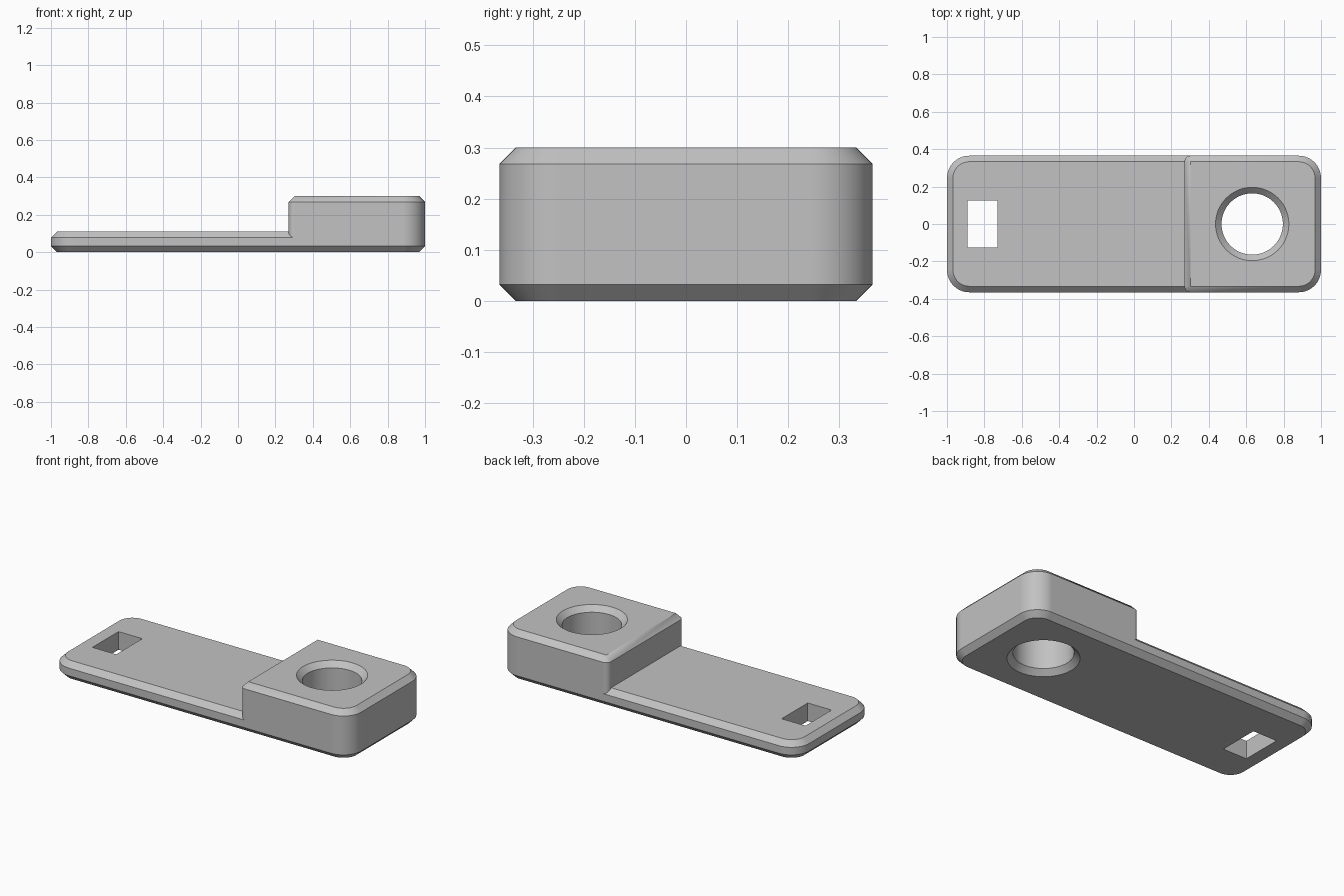
import bpy
import bmesh
from math import cos, sin, pi, radians

if "Cube" in bpy.data.objects:
    bpy.data.objects.remove(bpy.data.objects["Cube"], do_unlink=True)

HALF_Y = 0.365      # half width of the part
CHAMFER = 0.032     # edge chamfer, also the small fillet radius
ROUND = 0.12        # large corner radius
PLATE_TOP = 0.11
BLOCK_TOP = 0.30

grey = bpy.data.materials.new("light grey")
grey.use_nodes = True
grey.diffuse_color = (0.54, 0.54, 0.54, 1)
grey.node_tree.nodes["Principled BSDF"].inputs["Base Color"].default_value = (0.54, 0.54, 0.54, 1)


def outline(x0, x1, left_r, right_r, inset, z, steps=16):
    """Rounded rectangle at height z, with its edge moved in by inset."""
    points = []
    corners = [(1, 1, 0), (-1, 1, 1), (-1, -1, 2), (1, -1, 3)]
    for sx, sy, quarter in corners:
        r = right_r if sx > 0 else left_r
        cx = x1 - r if sx > 0 else x0 + r
        cy = sy * (HALF_Y - r)
        for i in range(steps + 1):
            a = (quarter + i / steps) * pi / 2
            points.append((cx + (r - inset) * cos(a), cy + (r - inset) * sin(a), z))
    return points


def circle(cx, r, z, steps=64):
    return [(cx + r * cos(2 * pi * i / steps), r * sin(2 * pi * i / steps), z)
            for i in range(steps)]


def loft(name, rings):
    """Closed solid skinned through rings listed from bottom to top."""
    bm = bmesh.new()
    loops = [[bm.verts.new(p) for p in ring] for ring in rings]
    n = len(loops[0])
    for low, high in zip(loops, loops[1:]):
        for i in range(n):
            j = (i + 1) % n
            bm.faces.new((low[i], low[j], high[j], high[i]))
    bm.faces.new(loops[0][::-1])
    bm.faces.new(loops[-1])
    bmesh.ops.remove_doubles(bm, verts=bm.verts, dist=1e-5)
    bmesh.ops.recalc_face_normals(bm, faces=bm.faces)
    mesh = bpy.data.meshes.new(name)
    bm.to_mesh(mesh)
    bm.free()
    mesh.materials.append(grey)
    obj = bpy.data.objects.new(name, mesh)
    bpy.context.collection.objects.link(obj)
    return obj


def combine(target, tool, operation):
    """Apply a boolean and discard the tool."""
    tool.hide_render = True
    mod = target.modifiers.new(operation.lower(), 'BOOLEAN')
    mod.operation = operation
    mod.solver = 'EXACT'
    mod.object = tool
    bpy.context.view_layer.objects.active = target
    bpy.ops.object.modifier_apply(modifier=mod.name)
    bpy.data.objects.remove(tool, do_unlink=True)


# Long base plate, chamfered above and below
bracket = loft("stepped_bracket", [
    outline(-1, 1, ROUND, ROUND, inset, z) for inset, z in
    [(CHAMFER, 0), (0, CHAMFER), (0, PLATE_TOP - CHAMFER), (CHAMFER, PLATE_TOP)]])

# Raised block with finely rounded corners at the step
block = loft("raised_block", [
    outline(0.27, 1, CHAMFER, ROUND, inset, z) for inset, z in
    [(0, 0.055), (0, BLOCK_TOP - CHAMFER), (CHAMFER, BLOCK_TOP)]])
combine(bracket, block, 'UNION')

# Round hole, countersunk at both ends
over = 0.02
bore = 0.164
flare = bore + CHAMFER + over
hole = loft("hole_cutter", [circle(0.632, r, z) for r, z in [
    (flare, -over), (bore, CHAMFER),
    (bore, BLOCK_TOP - CHAMFER), (flare, BLOCK_TOP + over)]])
combine(bracket, hole, 'DIFFERENCE')

# Rectangular slot through the thin end
slot = loft("slot_cutter", [
    [(-0.89, -0.125, z), (-0.73, -0.125, z), (-0.73, 0.125, z), (-0.89, 0.125, z)]
    for z in (-0.1, 0.2)])
combine(bracket, slot, 'DIFFERENCE')

# Merge coplanar faces left by the booleans
bm = bmesh.new()
bm.from_mesh(bracket.data)
bmesh.ops.remove_doubles(bm, verts=bm.verts, dist=1e-5)
bmesh.ops.dissolve_limit(bm, angle_limit=radians(0.5), verts=bm.verts, edges=bm.edges)
bm.to_mesh(bracket.data)
bm.free()

# Smooth the rounded corners, keep chamfers crisp
bpy.ops.object.select_all(action='DESELECT')
bracket.select_set(True)
bpy.context.view_layer.objects.active = bracket
bpy.ops.object.shade_smooth_by_angle(angle=radians(30))
weighted = bracket.modifiers.new("even_shading", 'WEIGHTED_NORMAL')
weighted.keep_sharp = True
